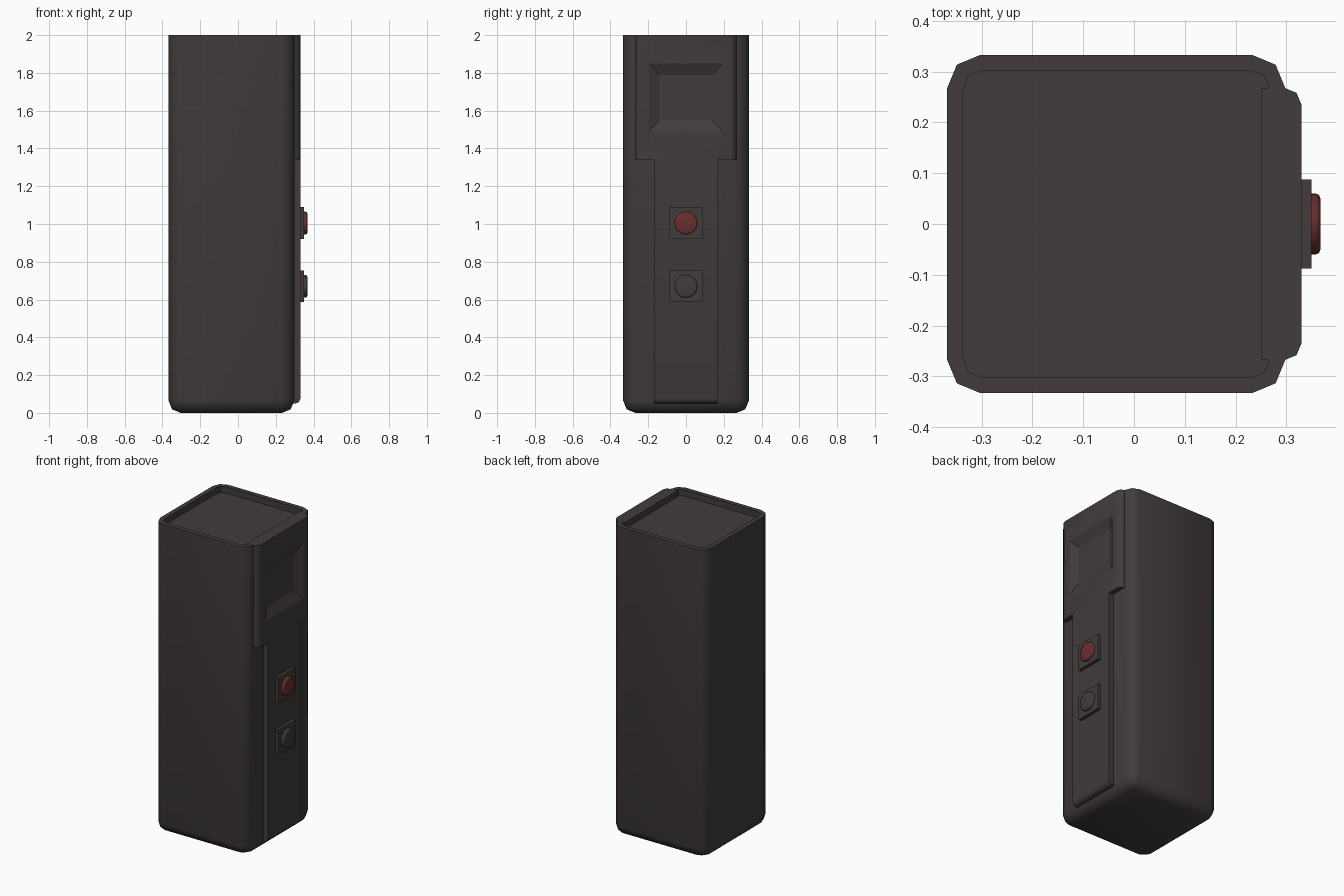
import bpy
import bmesh
import math
from mathutils import Matrix, Vector

old = bpy.data.objects.get("Cube")
if old:
    bpy.data.objects.remove(old, do_unlink=True)


def material(name, rgb):
    mat = bpy.data.materials.new(name)
    mat.use_nodes = True
    mat.diffuse_color = (*rgb, 1)
    mat.node_tree.nodes["Principled BSDF"].inputs["Base Color"].default_value = (*rgb, 1)
    return mat


casing = material("dark casing", (0.054, 0.045, 0.044))
red = material("dark red", (0.14, 0.028, 0.028))


def box(lo, hi):
    bm = bmesh.new()
    lo, hi = Vector(lo), Vector(hi)
    size = Matrix.Diagonal((*(hi - lo), 1))
    bmesh.ops.create_cube(bm, size=1, matrix=Matrix.Translation((lo + hi) / 2) @ size)
    return bm


def bevel(bm, rule, width, segments=2):
    """Round the edges whose middle and direction satisfy the rule."""
    chosen = []
    for e in bm.edges:
        a, b = (v.co for v in e.verts)
        if rule((a + b) / 2, (b - a).normalized()):
            chosen.append(e)
    bmesh.ops.bevel(bm, geom=chosen, offset=width, segments=segments,
                    profile=0.5, affect='EDGES')


def facing(bm, axis):
    """Largest face pointing along an axis."""
    bm.normal_update()
    faces = [f for f in bm.faces if f.normal.dot(Vector(axis)) > 0.99]
    return max(faces, key=lambda f: f.calc_area())


def finish(name, bm, mat, sharp=()):
    bm.normal_update()
    for f in bm.faces:
        f.smooth = True
    for e in bm.edges:
        e.smooth = e.calc_face_angle(math.pi) < math.radians(50)
    for e in sharp:
        e.smooth = False
    mesh = bpy.data.meshes.new(name)
    bm.to_mesh(mesh)
    bm.free()
    mesh.materials.append(mat)
    obj = bpy.data.objects.new(name, mesh)
    bpy.context.collection.objects.link(obj)
    return obj


# Main body: rounded sides and bottom, sunken lid on top
bm = box((-0.368, -0.333, 0), (0.298, 0.333, 2))
bevel(bm, lambda m, d: abs(d.z) > 0.9 or m.z < 0.01, 0.065)
lid = facing(bm, (0, 0, 1))
bmesh.ops.inset_region(bm, faces=[lid], thickness=0.031)
bmesh.ops.inset_region(bm, faces=[lid], thickness=0, depth=0)
bmesh.ops.translate(bm, verts=lid.verts, vec=(0, 0, -0.04))
finish("body", bm, casing)

# Upper side panel with a sloped rectangular recess
bm = box((0.25, -0.268, 1.34), (0.33, 0.268, 2))
bevel(bm, lambda m, d: abs(d.z) > 0.9 and m.x > 0.3, 0.033)
pane = facing(bm, (1, 0, 0))
centre_z = 1.67
recess_edges = set()
for x, half_y, half_z in ((0.33, 0.195, 0.18), (0.302, 0.14, 0.12)):
    bmesh.ops.inset_individual(bm, faces=[pane], thickness=0.02)
    for v in pane.verts:
        v.co = (x, math.copysign(half_y, v.co.y),
                centre_z + math.copysign(half_z, v.co.z - centre_z))
    recess_edges.update(pane.edges)
for v in pane.verts:
    recess_edges.update(v.link_edges)
finish("upper_panel", bm, casing, recess_edges)

# Lower control strip, rounded at its foot
bm = box((0.25, -0.167, 0.05), (0.33, 0.167, 1.34))
bevel(bm, lambda m, d: abs(d.y) > 0.9 and m.x > 0.3 and m.z < 0.1, 0.025)
finish("control_strip", bm, casing)

# Two push buttons on square bases
for name, z, mat in (("upper", 1.005, red), ("lower", 0.67, casing)):
    bm = box((0.32, -0.088, z - 0.084), (0.35, 0.088, z + 0.084))
    finish(name + "_button_base", bm, casing)

    bm = bmesh.new()
    place = Matrix.Translation((0.3535, 0, z)) @ Matrix.Rotation(math.pi / 2, 4, 'Y')
    bmesh.ops.create_cone(bm, cap_ends=True, segments=32, radius1=0.06,
                          radius2=0.06, depth=0.027, matrix=place)
    bevel(bm, lambda m, d: m.x > 0.36, 0.009)
    finish(name + "_button", bm, mat)
